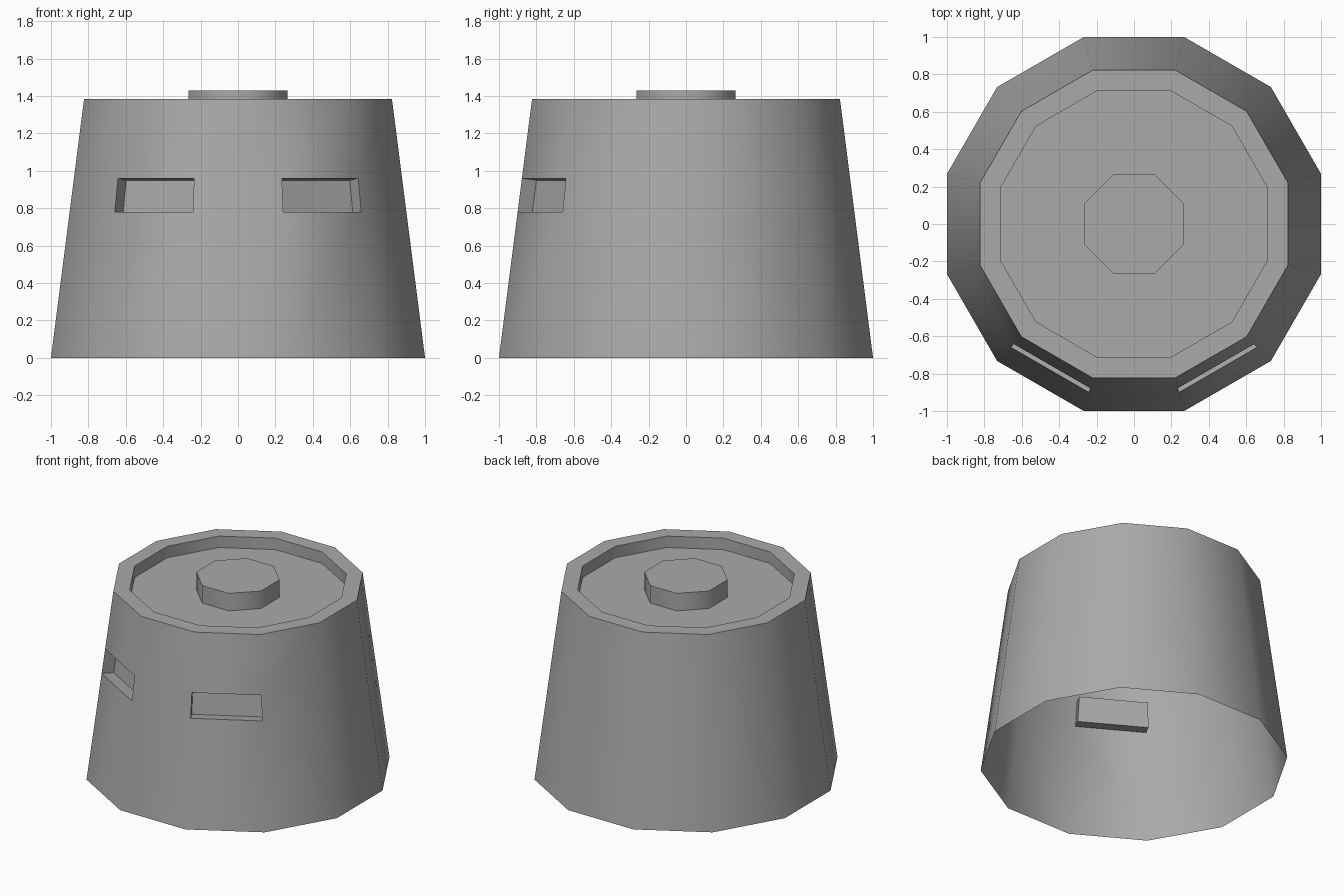
import bpy, bmesh, math
from mathutils import Vector

cube = bpy.data.objects.get("Cube")
if cube:
    bpy.data.objects.remove(cube)

grey = bpy.data.materials.new("plain_grey")
grey.use_nodes = True
colour = (0.4, 0.4, 0.4, 1)
grey.diffuse_color = colour
grey.node_tree.nodes["Principled BSDF"].inputs["Base Color"].default_value = colour


def ring(bm, sides, apothem, z):
    """Ring of vertices with a flat side facing each axis."""
    r = apothem / math.cos(math.pi / sides)
    angles = [2 * math.pi * (i + 0.5) / sides for i in range(sides)]
    return [bm.verts.new((r * math.cos(a), r * math.sin(a), z)) for a in angles]


def lathe(bm, sides, profile):
    """Skin rings from bottom to top, cap the last one, return the bands."""
    rings = [ring(bm, sides, a, z) for a, z in profile]
    bands = []
    for low, high in zip(rings, rings[1:]):
        bands.append([bm.faces.new((low[i], low[(i + 1) % sides],
                                    high[(i + 1) % sides], high[i]))
                      for i in range(sides)])
    bm.faces.new(rings[-1])
    bm.normal_update()
    return bands


def finish(bm, name):
    """Turn the bmesh into a smooth-shaded object with sharp corners."""
    bm.normal_update()
    mesh = bpy.data.meshes.new(name)
    bm.to_mesh(mesh)
    bm.free()
    mesh.materials.append(grey)
    obj = bpy.data.objects.new(name, mesh)
    bpy.context.collection.objects.link(obj)
    bpy.ops.object.select_all(action='DESELECT')
    obj.select_set(True)
    bpy.context.view_layer.objects.active = obj
    bpy.ops.object.shade_smooth_by_angle(angle=math.radians(50))


# Tapered open-bottomed shell with a sunken top
BASE, TOP, HEIGHT, FLOOR = 1.0, 0.823, 1.385, 1.3
RIM = 0.715


def wall(z):
    """Profile point on the sloping outer wall."""
    return (BASE + (TOP - BASE) * z / HEIGHT, z)


bm = bmesh.new()
bands = lathe(bm, 12, [wall(0), wall(0.78), wall(0.96), wall(HEIGHT),
                       (RIM, HEIGHT), (RIM, FLOOR)])

# Eye slots pushed into the two front diagonal sides
diagonals = [Vector((x, -math.sqrt(0.75), 0)) for x in (-0.5, 0.5)]
slots = [max(bands[1], key=lambda f: f.normal.dot(d)) for d in diagonals]
bmesh.ops.inset_individual(bm, faces=slots, thickness=0, depth=-0.09)
finish(bm, "shell")

# Eight-sided knob on the sunken top
bm = bmesh.new()
lathe(bm, 8, [(0.265, FLOOR), (0.265, 1.43)])
finish(bm, "top_knob")
